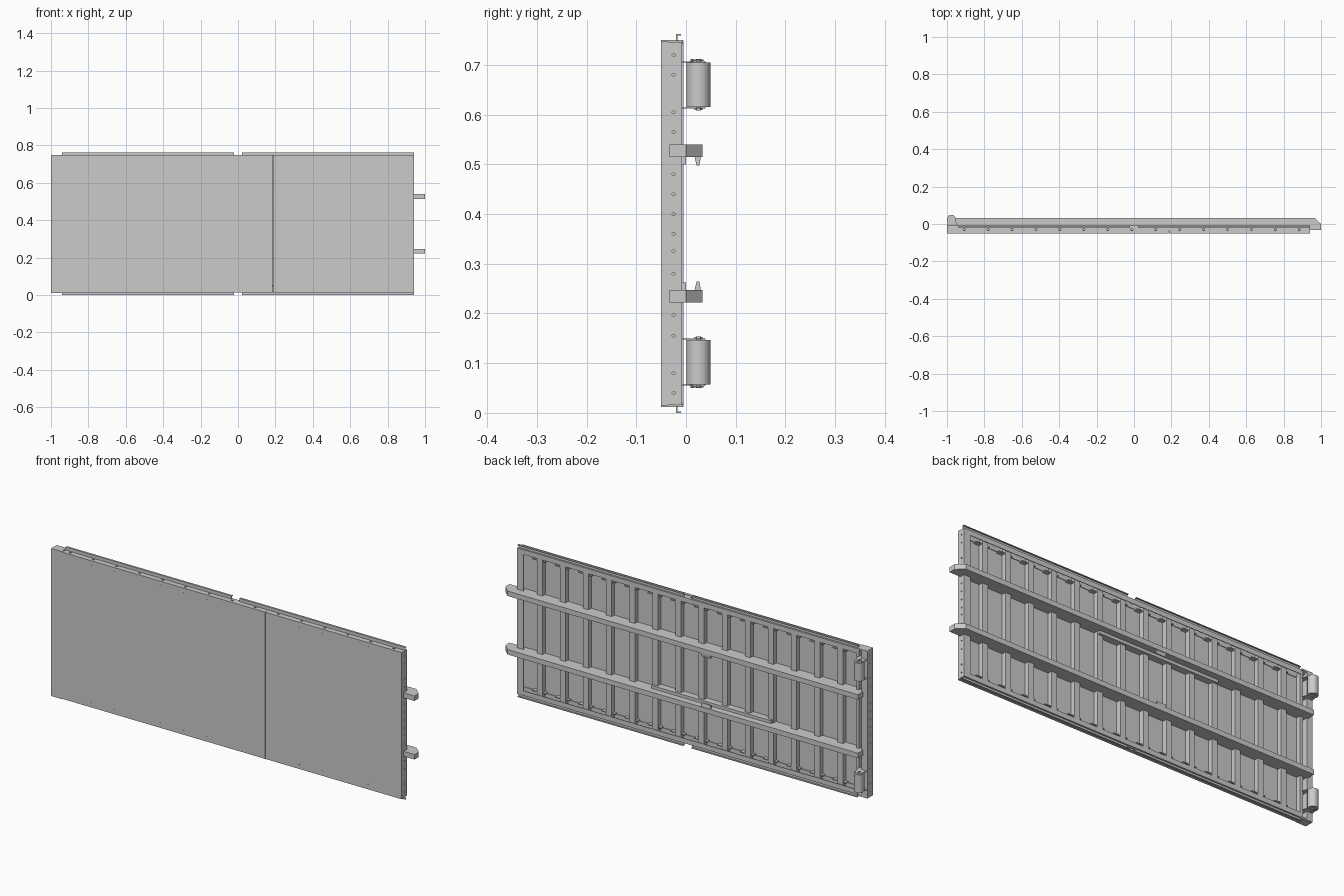
import bpy, bmesh, math
from mathutils import Vector, Matrix

if "Cube" in bpy.data.objects:
    bpy.data.objects.remove(bpy.data.objects["Cube"])

MID = 0.381  # height of the horizontal symmetry plane


def finish(name, bm, mirror=False, cutter=None):
    """Turn bmesh into an object whose origin is on the symmetry plane."""
    bmesh.ops.recalc_face_normals(bm, faces=bm.faces)
    bmesh.ops.translate(bm, verts=bm.verts, vec=(0, 0, -MID))
    me = bpy.data.meshes.new(name)
    bm.to_mesh(me)
    bm.free()
    ob = bpy.data.objects.new(name, me)
    ob.location.z = MID
    bpy.context.collection.objects.link(ob)
    if cutter:
        m = ob.modifiers.new("holes", "BOOLEAN")
        m.operation, m.object, m.solver = "DIFFERENCE", cutter, "EXACT"
    if mirror:
        m = ob.modifiers.new("mirror", "MIRROR")
        m.use_axis = (False, False, True)
    return ob


def add_prism(bm, pts, axis, a, b):
    """Extrude a 2D profile along an axis from a to b."""
    def at(p, t):
        return {"x": (t, p[0], p[1]), "y": (p[0], t, p[1]), "z": (p[0], p[1], t)}[axis]
    lo = [bm.verts.new(at(p, a)) for p in pts]
    hi = [bm.verts.new(at(p, b)) for p in pts]
    bm.faces.new(lo)
    bm.faces.new(hi)
    n = len(pts)
    for i in range(n):
        bm.faces.new((lo[i], lo[(i + 1) % n], hi[(i + 1) % n], hi[i]))


def rect(a0, a1, b0, b1):
    return [(a0, b0), (a1, b0), (a1, b1), (a0, b1)]


def prism(name, pts, axis, a, b, **kw):
    bm = bmesh.new()
    add_prism(bm, pts, axis, a, b)
    return finish(name, bm, **kw)


def add_cyl(bm, centre, r, length, axis, seg=12):
    rot = Vector((0, 0, 1)).rotation_difference(
        {"x": Vector((1, 0, 0)), "y": Vector((0, 1, 0)), "z": Vector((0, 0, 1))}[axis]).to_matrix().to_4x4()
    bmesh.ops.create_cone(bm, cap_ends=True, segments=seg, radius1=r, radius2=r, depth=length,
                          matrix=Matrix.Translation(centre) @ rot)


def hole_cutter(name, centres, r, axis):
    bm = bmesh.new()
    for c in centres:
        add_cyl(bm, c, r, 0.02, axis)
    ob = finish(name, bm)
    ob.hide_render = True
    ob.hide_set(True)
    return ob


def smooth(ob):
    bpy.ops.object.select_all(action="DESELECT")
    ob.select_set(True)
    bpy.context.view_layer.objects.active = ob
    bpy.ops.object.shade_smooth_by_angle(angle=math.radians(35))


# Front skin in three panels with fine seams
seams = [-1.0, -0.56, 0.185, 0.94]
for i in range(3):
    x0 = seams[i] + (0.001 if i else 0)
    prism(f"skin_panel_{i + 1}", rect(x0, seams[i + 1], -0.05, -0.036), "z", 0.014, 0.748)

# Long edge channels (top modelled, bottom mirrored), with bolt holes
xs = [-0.78 + 0.128 * i for i in range(-1, 14)]
edge_holes = hole_cutter("edge_hole_cutter", [(x, -0.029, 0.744) for x in xs], 0.006, "z")
edge = [(-0.036, 0.715), (-0.033, 0.715), (-0.033, 0.742), (-0.012, 0.742), (-0.012, 0.722),
        (-0.009, 0.722), (-0.009, 0.746), (-0.036, 0.746)]
prism("edge_channel", edge, "x", -0.94, 0.94, mirror=True, cutter=edge_holes)

# Raised lip on the edge channel, notched in the middle
lip = [(-0.020, 0.746), (-0.017, 0.746), (-0.017, 0.759), (-0.010, 0.759), (-0.010, 0.762), (-0.020, 0.762)]
for side, x0, x1 in (("left", -0.94, -0.022), ("right", 0.022, 0.94)):
    prism(f"edge_lip_{side}", lip, "x", x0, x1, mirror=True)

# Small spacer angles between the ribs along both edges
bm = bmesh.new()
for x in xs[:-1]:
    add_prism(bm, rect(-0.036, -0.016, 0.708, 0.713), "x", x + 0.035, x + 0.108)
finish("edge_spacers", bm, mirror=True)

# Upright ribs, folded channel section
t = 0.003
bm = bmesh.new()
for i in range(14):
    x = -0.845 + 0.128 * i
    w = 0.015
    y0, y1 = -0.036, -0.012
    hat = [(x - w, y0), (x - w + t, y0), (x - w + t, y1 - t), (x + w - t, y1 - t),
           (x + w - t, y0), (x + w, y0), (x + w, y1), (x - w, y1)]
    add_prism(bm, hat, "z", 0.022, 0.740)
finish("ribs", bm)

# Right end member with a row of holes
zs = [0.04, 0.08, 0.155, 0.197, 0.28, 0.325, 0.36, 0.40, 0.44, 0.48, 0.565, 0.605, 0.68, 0.72]
end_holes = hole_cutter("end_hole_cutter", [(0.938, -0.025, z) for z in zs], 0.003, "x")
end = [(0.905, -0.008), (0.905, -0.011), (0.937, -0.011), (0.937, -0.036), (0.94, -0.036), (0.94, -0.008)]
prism("right_end_member", end, "z", 0.016, 0.746, cutter=end_holes)

# Left end member: channel post closing the roller end
post_holes = hole_cutter("post_hole_cutter", [(-0.998, -0.025, z) for z in zs], 0.003, "x")
post = [(-1, -0.04), (-0.996, -0.04), (-0.996, -0.009), (-0.972, -0.009), (-0.972, -0.036),
        (-0.968, -0.036), (-0.968, -0.005), (-1, -0.005)]
prism("left_end_member", post, "z", 0.013, 0.749, cutter=post_holes)
prism("left_inner_post", rect(-0.95, -0.935, -0.036, -0.011), "z", 0.022, 0.740)

# Chamfered corner blocks at the left end
block = [(-0.05, 0.75), (-0.05, 0.733), (-0.036, 0.730), (-0.006, 0.742), (-0.006, 0.75)]
prism("corner_block", block, "x", -1.0, -0.942, mirror=True)

# Two long back rails with bevelled tips
rail = [(-0.975, -0.033), (1.0, -0.033), (1.0, 0.0), (0.965, 0.033), (-0.975, 0.033)]
prism("back_rail", rail, "z", 0.515, 0.540, mirror=True)

# Inner stiffener strips and the tapered latch tabs on the rails
prism("rail_stiffener", rect(-0.47, 0.19, -0.034, 0.0), "z", 0.500, 0.515, mirror=True)
tab = [(0.017, 0.516), (0.030, 0.516), (0.027, 0.498), (0.021, 0.498)]
prism("latch_tab", tab, "x", -0.155, -0.105, mirror=True)

# Rollers with axle and mounting plates
RX, RY, RZ = -0.976, 0.025, 0.660
bm = bmesh.new()
add_cyl(bm, (RX, RY, RZ), 0.024, 0.090, "z", 40)
smooth(finish("roller", bm, mirror=True))
bm = bmesh.new()
add_cyl(bm, (RX, RY, RZ), 0.005, 0.104, "z", 16)
add_cyl(bm, (RX, RY, RZ + 0.049), 0.010, 0.003, "z", 6)
add_cyl(bm, (RX, RY, RZ - 0.049), 0.008, 0.003, "z", 6)
add_cyl(bm, (RX, 0.012, RZ + 0.049), 0.003, 0.006, "z", 8)
finish("roller_axle", bm, mirror=True)
plate = [(-0.998, -0.036), (-0.945, -0.036), (-0.945, -0.005), (-0.962, 0.036), (-0.968, 0.039),
         (-0.984, 0.039), (-0.99, 0.036), (-0.998, 0.0)]
bm = bmesh.new()
for z in (0.613, 0.706):
    add_prism(bm, plate, "z", z - 0.001, z + 0.001)
finish("roller_bracket", bm, mirror=True)

# Rivet rows on the front skin
bm = bmesh.new()
for x in xs:
    add_cyl(bm, (x, -0.05, 0.725), 0.003, 0.0015, "y", 8)
finish("skin_rivets", bm, mirror=True)
